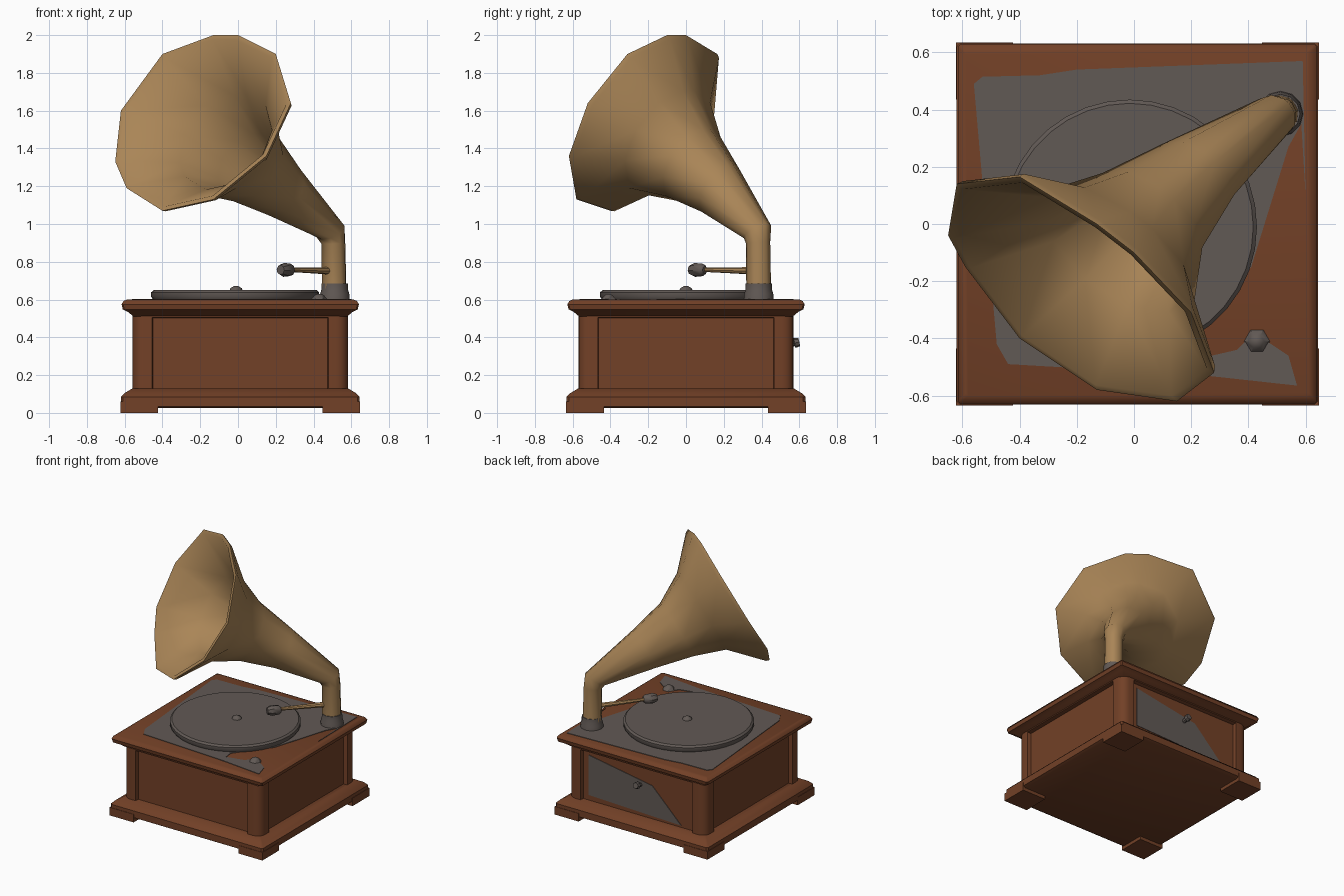
import bpy, bmesh, math
from mathutils import Vector

if "Cube" in bpy.data.objects:
    bpy.data.objects.remove(bpy.data.objects["Cube"])


def material(name, rgb):
    m = bpy.data.materials.new(name)
    m.use_nodes = True
    m.diffuse_color = (*rgb, 1)
    bsdf = next(n for n in m.node_tree.nodes if n.type == 'BSDF_PRINCIPLED')
    bsdf.inputs["Base Color"].default_value = (*rgb, 1)
    bsdf.inputs["Roughness"].default_value = 0.7
    return m


WOOD = material("brown wood", (0.17, 0.052, 0.02))
BRASS = material("tan brass", (0.40, 0.235, 0.095))
METAL = material("dark grey metal", (0.12, 0.1, 0.09))
UP = Vector((0, 0, 1))
CX = 0.012  # case centre


def finish(name, bm, mat, angle=40):
    bmesh.ops.recalc_face_normals(bm, faces=bm.faces[:])
    mesh = bpy.data.meshes.new(name)
    bm.to_mesh(mesh)
    bm.free()
    mesh.materials.append(mat)
    ob = bpy.data.objects.new(name, mesh)
    bpy.context.collection.objects.link(ob)
    bpy.ops.object.select_all(action='DESELECT')
    ob.select_set(True)
    bpy.context.view_layer.objects.active = ob
    bpy.ops.object.shade_smooth_by_angle(angle=math.radians(angle))
    return ob


def loft(name, rings, mat, angle=40):
    """Skin a list of equal-length point rings and cap both ends."""
    bm = bmesh.new()
    vs = [[bm.verts.new(p) for p in r] for r in rings]
    n = len(vs[0])
    for a, b in zip(vs, vs[1:]):
        for i in range(n):
            j = (i + 1) % n
            bm.faces.new((a[i], a[j], b[j], b[i]))
    bm.faces.new(vs[0])
    bm.faces.new(vs[-1])
    return finish(name, bm, mat, angle)


def circle(center, r, axis=UP, n=10):
    q = UP.rotation_difference(Vector(axis))
    turns = [math.tau * i / n for i in range(n)]
    return [Vector(center) + q @ Vector((r * math.cos(t), r * math.sin(t), 0)) for t in turns]


def rod(name, a, b, radii, mat, n=10):
    """Round bar from a to b; radii are (fraction, radius) pairs."""
    a, b = Vector(a), Vector(b)
    return loft(name, [circle(a.lerp(b, f), r, b - a, n) for f, r in radii], mat)


def square(half, z, cut):
    pts = []
    for sx, sy in ((1, 1), (-1, 1), (-1, -1), (1, -1)):
        corner = [(sx * half, sy * (half - cut)), (sx * (half - cut), sy * half)]
        pts += corner if sx * sy > 0 else corner[::-1]
    return [Vector((CX + x, y, z)) for x, y in pts]


def box(name, center, size, mat):
    bm = bmesh.new()
    bmesh.ops.create_cube(bm, size=1)
    for v in bm.verts:
        v.co = Vector(c + s * k for c, s, k in zip(center, size, v.co))
    return finish(name, bm, mat)


def plate(name, points, thickness, mat, place):
    """Thin flat sheet; place maps (u, v, depth) to a 3D point."""
    return loft(name, [[place(u, v, d) for u, v in points] for d in (0, thickness)], mat)


# Plinth with corner feet
loft("plinth", [square(h, z, 0.012) for h, z in
                ((0.615, 0.025), (0.632, 0.035), (0.632, 0.085), (0.612, 0.105), (0.57, 0.13))], WOOD)
for sx in (-1, 1):
    for sy in (-1, 1):
        side = ("right" if sx < 0 else "left") + ("_front" if sy < 0 else "_back")
        box("foot_" + side, (CX + sx * 0.535, sy * 0.535, 0.03), (0.2, 0.2, 0.06), WOOD)

# Case with rounded corner posts and recessed side panels
bm = bmesh.new()
bmesh.ops.create_cube(bm, size=1)
for v in bm.verts:
    v.co = Vector((CX + v.co.x * 1.14, v.co.y * 1.14, 0.31 + v.co.z * 0.48))
posts = [e for e in bm.edges if abs(e.verts[0].co.z - e.verts[1].co.z) > 0.1]
bmesh.ops.bevel(bm, geom=posts, offset=0.06, segments=4, profile=0.5, affect='EDGES')
bm.normal_update()
sides = [f for f in bm.faces if abs(f.normal.z) < 0.1 and f.calc_area() > 0.2]
bmesh.ops.inset_individual(bm, faces=sides, thickness=0.062)
bmesh.ops.inset_individual(bm, faces=sides, thickness=0.006, depth=-0.03)
finish("case", bm, WOOD)

# Lid
loft("lid", [square(h, z, 0.008) for h, z in
             ((0.565, 0.51), (0.595, 0.535), (0.622, 0.548), (0.628, 0.575), (0.618, 0.592), (0.6, 0.6))], WOOD)

# Metal sheet on the lid
deck = [(-0.56, 0.49), (-0.53, 0.515), (-0.33, 0.52), (-0.2, 0.54), (0.59, 0.57), (0.6, 0.1),
        (0.585, 0.35), (0.54, 0.27), (0.41, -0.15), (0.22, -0.4), (0.23, -0.47), (0.36, -0.44),
        (0.42, -0.38), (0.54, -0.46), (0.57, -0.565), (0.25, -0.53), (-0.44, -0.49), (-0.48, -0.42)]
plate("deck_sheet", deck, 0.005, METAL, lambda u, v, d: Vector((u, v, 0.599 + d)))

# Metal sheet and crank stub on the back panel
plate("back_sheet", [(0.43, 0.47), (0.43, 0.17), (-0.34, 0.145), (-0.1, 0.38)], 0.006, METAL,
      lambda u, v, d: Vector((u, 0.538 + d, v)))
rod("crank_stub", (0, 0.53, 0.36), (0, 0.6, 0.375),
    ((0, 0.016), (0.6, 0.016), (0.65, 0.026), (1, 0.022)), METAL, 8)

# Turntable, spindle and brake
loft("turntable", [circle((-0.015, -0.01, z), r, n=36) for r, z in
                   ((0.435, 0.6), (0.445, 0.615), (0.445, 0.638), (0.432, 0.65))], METAL)
loft("spindle", [circle((-0.01, 0, z), r, n=8) for r, z in
                 ((0.035, 0.648), (0.03, 0.66), (0.01, 0.672))], METAL)
loft("brake_knob", [circle((0.43, -0.41, z), r, n=6) for r, z in
                    ((0.045, 0.6), (0.025, 0.622), (0.012, 0.63))], METAL)

# Horn mouth outline, then matching rings down to the neck
rim = [Vector(p) for p in (
    (-0.13, 0, 2), (0, -0.1, 2), (0.2, -0.31, 1.9), (0.28, -0.52, 1.64), (0.15, -0.62, 1.36),
    (-0.13, -0.58, 1.13), (-0.4, -0.4, 1.07), (-0.59, -0.15, 1.19), (-0.65, -0.04, 1.33),
    (-0.62, 0.14, 1.6), (-0.4, 0.165, 1.9))]
mid = (max(rim, key=lambda p: p.x) + min(rim, key=lambda p: p.x)
       + max(rim, key=lambda p: p.z) + min(rim, key=lambda p: p.z)) / 4
spokes = [p - mid for p in rim]
mean = sum(s.length for s in spokes) / len(spokes)
out = sum((a.cross(b) for a, b in zip(spokes, spokes[1:] + spokes[:1])), Vector())
out = (out if out.y < 0 else -out).normalized()


def horn_ring(center, radius, lean=1.0, roundness=0.0):
    """Mouth outline scaled to a radius and tipped from upright (0) to the mouth (1)."""
    q = out.rotation_difference(UP.lerp(out, lean).normalized())
    ring = []
    for s in spokes:
        flat = s - out * s.dot(out)
        flat = flat.lerp(flat.normalized() * mean, roundness)
        ring.append(Vector(center) + q @ (flat * (radius / mean)))
    return ring


horn = [horn_ring((0.51, 0.385, 0.62), 0.066, 0, 1),
        horn_ring((0.505, 0.382, 0.9), 0.064, 0.1, 1),
        horn_ring((0.49, 0.378, 0.96), 0.08, 0.5, 1),
        horn_ring((0.22, 0.18, 1.18), 0.155, 1, 0.9),
        horn_ring((0.05, 0.03, 1.31), 0.22, 1, 0.7),
        horn_ring((-0.07, -0.1, 1.42), 0.32, 1, 0.4)]
horn += [[p - out * 0.025 - s * 0.02 for p, s in zip(rim, spokes)], rim,
         [p - s * 0.05 for p, s in zip(rim, spokes)],
         horn_ring((-0.075, -0.105, 1.425), 0.29, 1, 0.4),
         horn_ring((0.05, 0.03, 1.31), 0.19, 1, 0.7),
         horn_ring((0.22, 0.18, 1.18), 0.12, 1, 0.9)]
loft("horn", horn, BRASS, 50)

# Collar at the foot of the horn
loft("horn_collar", [circle((0.512, 0.385, z), r, n=12) for r, z in
                     ((0.08, 0.598), (0.077, 0.63), (0.07, 0.655), (0.069, 0.685))], METAL)

# Tone arm with sound box
rod("tone_arm", (0.49, 0.36, 0.752), (0.26, 0.08, 0.758), ((0, 0.02), (0.4, 0.016), (1, 0.011)), BRASS, 8)
rod("sound_box", (0.285, 0.1, 0.757), (0.225, 0.025, 0.757),
    ((0, 0.02), (0.15, 0.033), (0.7, 0.037), (1, 0.026)), METAL, 8)
